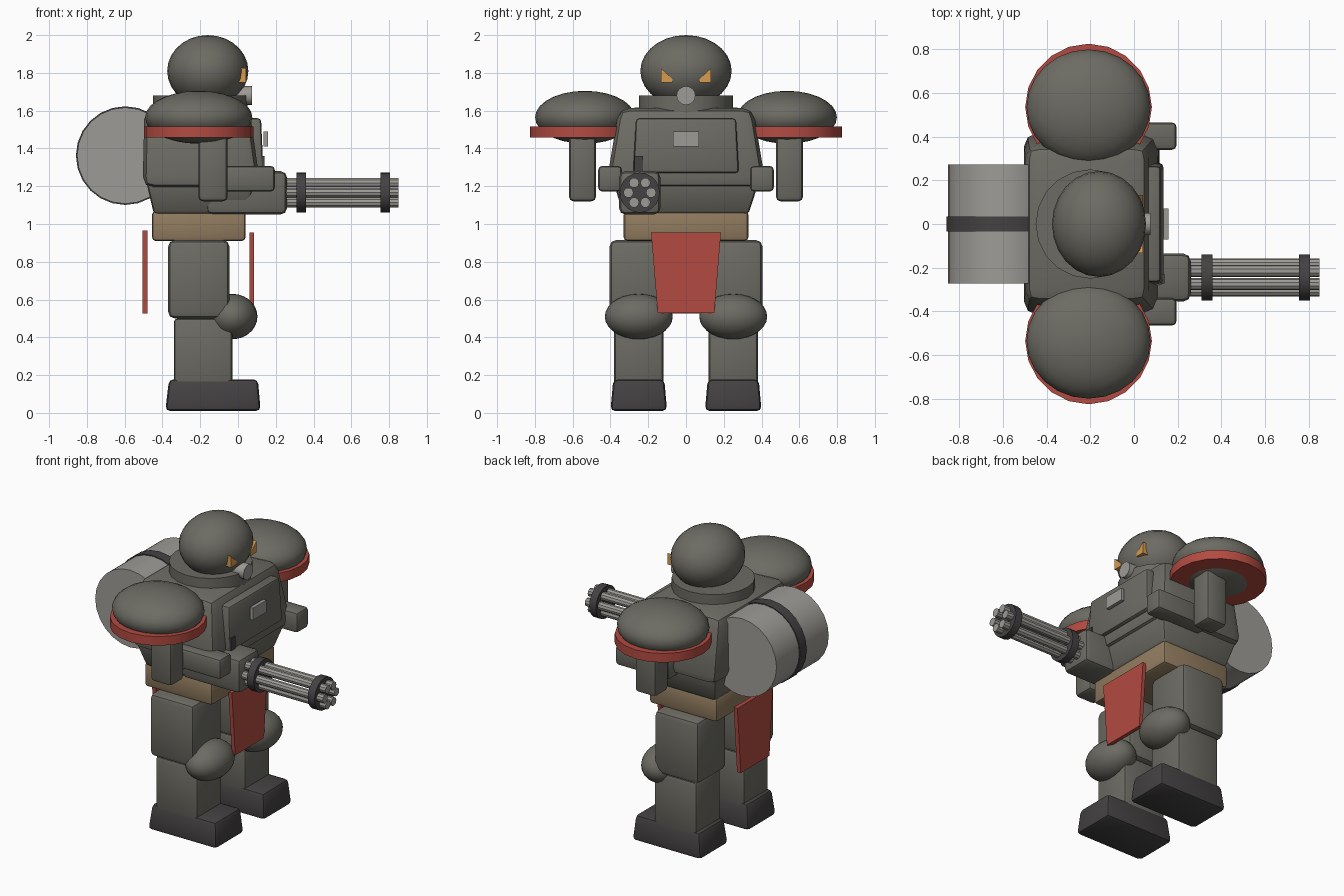
import bpy, bmesh, math
from mathutils import Matrix, Vector

if "Cube" in bpy.data.objects:
    bpy.data.objects.remove(bpy.data.objects["Cube"])


def material(name, r, g, b):
    m = bpy.data.materials.new(name)
    m.diffuse_color = (r, g, b, 1)
    m.use_nodes = True
    m.node_tree.nodes["Principled BSDF"].inputs["Base Color"].default_value = m.diffuse_color
    return m


ARMOUR = material("armour grey", 0.15, 0.147, 0.125)
STEEL = material("light steel", 0.34, 0.33, 0.305)
DARK = material("dark rubber", 0.058, 0.053, 0.055)
RED = material("red trim", 0.45, 0.07, 0.053)
TAN = material("tan belt", 0.285, 0.2, 0.115)
AMBER = material("amber lens", 0.68, 0.33, 0.08)


def finish(name, bm, mat, smooth=False):
    bmesh.ops.recalc_face_normals(bm, faces=bm.faces)
    me = bpy.data.meshes.new(name)
    bm.to_mesh(me)
    bm.free()
    me.materials.append(mat)
    ob = bpy.data.objects.new(name, me)
    bpy.context.collection.objects.link(ob)
    if smooth:
        bpy.ops.object.select_all(action='DESELECT')
        ob.select_set(True)
        bpy.context.view_layer.objects.active = ob
        bpy.ops.object.shade_smooth_by_angle(angle=math.radians(35))
    return ob


def block(name, x, y, z, mat, bevel=0.025, top=None, segments=2):
    """Box from ranges; top gives optional (x range, y range) of the upper face."""
    bm = bmesh.new()
    bmesh.ops.create_cube(bm, size=1)
    tx, ty = top or (x, y)
    for v in bm.verts:
        up = v.co.z > 0
        rx, ry = (tx, ty) if up else (x, y)
        v.co = (rx[v.co.x > 0], ry[v.co.y > 0], z[up])
    if bevel:
        bmesh.ops.bevel(bm, geom=bm.edges[:], offset=bevel, segments=segments,
                        profile=0.5, affect='EDGES')
    return finish(name, bm, mat, bool(bevel))


def ellipsoid(name, centre, radii, mat, u=24, v=14):
    bm = bmesh.new()
    bmesh.ops.create_uvsphere(bm, u_segments=u, v_segments=v, radius=1)
    bmesh.ops.scale(bm, vec=radii, verts=bm.verts)
    bmesh.ops.translate(bm, vec=centre, verts=bm.verts)
    return finish(name, bm, mat, True)


def cylinder(name, centre, r, depth, axis, mat, sides=20):
    bm = bmesh.new()
    bmesh.ops.create_cone(bm, cap_ends=True, segments=sides, radius1=r, radius2=r, depth=depth)
    turn = Vector((0, 0, 1)).rotation_difference(Vector(axis)).to_matrix().to_4x4()
    bmesh.ops.transform(bm, matrix=Matrix.Translation(centre) @ turn, verts=bm.verts)
    return finish(name, bm, mat, True)


def prism(name, yz, x0, x1, mat):
    """Outline in the y-z plane extruded along x."""
    bm = bmesh.new()
    a = [bm.verts.new((x0, y, z)) for y, z in yz]
    b = [bm.verts.new((x1, y, z)) for y, z in yz]
    bm.faces.new(a)
    bm.faces.new(b)
    n = len(yz)
    for i in range(n):
        bm.faces.new((a[i], a[(i + 1) % n], b[(i + 1) % n], b[i]))
    return finish(name, bm, mat)


def span(c, half):
    return (c - half, c + half)


X, Y, Z = (1, 0, 0), (0, 1, 0), (0, 0, 1)

# Paired limbs, armour and lenses
for s, side in ((-1, "right"), (1, "left")):
    leg = s * 0.25
    block(side + "_foot", (-0.385, 0.12), span(leg, 0.15), (0.01, 0.178), DARK, 0.025,
          top=((-0.365, 0.105), span(leg, 0.135)))
    block(side + "_shin", (-0.34, -0.03), span(leg, 0.13), (0.14, 0.5), ARMOUR, 0.02)
    block(side + "_thigh", (-0.37, -0.045), span(leg, 0.155), (0.5, 0.915), ARMOUR, 0.035)
    ellipsoid(side + "_knee", (-0.03, leg, 0.51), (0.133, 0.18, 0.12), ARMOUR)
    ellipsoid(side + "_shoulder_dome", (-0.208, s * 0.535, 1.565), (0.284, 0.264, 0.14), ARMOUR)
    cylinder(side + "_shoulder_rim", (-0.208, s * 0.535, 1.487), 0.29, 0.06, Z, RED)
    block(side + "_upper_arm", (-0.21, -0.055), span(s * 0.548, 0.072), (1.12, 1.5), ARMOUR, 0.025)
    block(side + "_forearm", (-0.2, 0.195), span(s * 0.402, 0.063), (1.172, 1.308), ARMOUR, 0.022)
    prism(side + "_eye", [(s * 0.132, 1.825), (s * 0.072, 1.768), (s * 0.072, 1.75),
                          (s * 0.132, 1.75)], -0.03, 0.042, AMBER)

# Torso
block("belt", (-0.455, 0.04), (-0.33, 0.33), (0.91, 1.07), TAN, 0.02)
block("abdomen", (-0.445, 0.04), (-0.33, 0.33), (1.05, 1.22), ARMOUR, 0.02,
      top=((-0.485, 0.09), (-0.385, 0.385)))
block("chest", (-0.505, 0.12), (-0.425, 0.425), (1.19, 1.615), ARMOUR, 0.06,
      top=((-0.495, 0.06), (-0.355, 0.355)))
block("chest_plate", (0.03, 0.135), (-0.28, 0.28), (1.27, 1.56), ARMOUR, 0.018,
      top=((0.03, 0.122), (-0.265, 0.265)))
block("chest_badge", (0.135, 0.158), (-0.07, 0.07), (1.41, 1.49), STEEL, 0)
block("chest_latch", (0.08, 0.14), (-0.272, -0.228), (1.25, 1.36), DARK, 0)

# Collar, head and breather
cylinder("collar", (-0.2, 0, 1.63), 0.25, 0.1, Z, ARMOUR)
ellipsoid("helmet", (-0.16, 0, 1.81), (0.215, 0.242, 0.19), ARMOUR)
cylinder("breather", (0.015, 0, 1.68), 0.05, 0.12, X, STEEL, 16)

# Hanging cloth plates
for name, x0, x1, z0, z1 in (("front_apron", 0.06, 0.085, 0.53, 0.955),
                             ("rear_apron", -0.505, -0.478, 0.525, 0.965)):
    prism(name, [(-0.185, z1), (0.185, z1), (0.15, z0), (-0.15, z0)], x0, x1, RED)

# Back drum
cylinder("back_drum", (-0.597, 0, 1.362), 0.255, 0.545, Y, STEEL, 24)
cylinder("drum_band", (-0.597, 0, 1.362), 0.261, 0.07, Y, DARK, 24)

# Rotary gun
GY, GZ = -0.245, 1.166
block("gun_body", (-0.17, 0.26), span(GY, 0.11), (1.05, 1.28), ARMOUR, 0.035)
for i in range(6):
    a = i * math.pi / 3
    cylinder("barrel_%d" % (i + 1), (0.53, GY + 0.06 * math.cos(a), GZ + 0.06 * math.sin(a)),
             0.027, 0.64, X, STEEL, 10)
for name, x in (("rear_barrel_clamp", 0.335), ("front_barrel_clamp", 0.78)):
    cylinder(name, (x, GY, GZ), 0.106, 0.05, X, DARK, 20)
